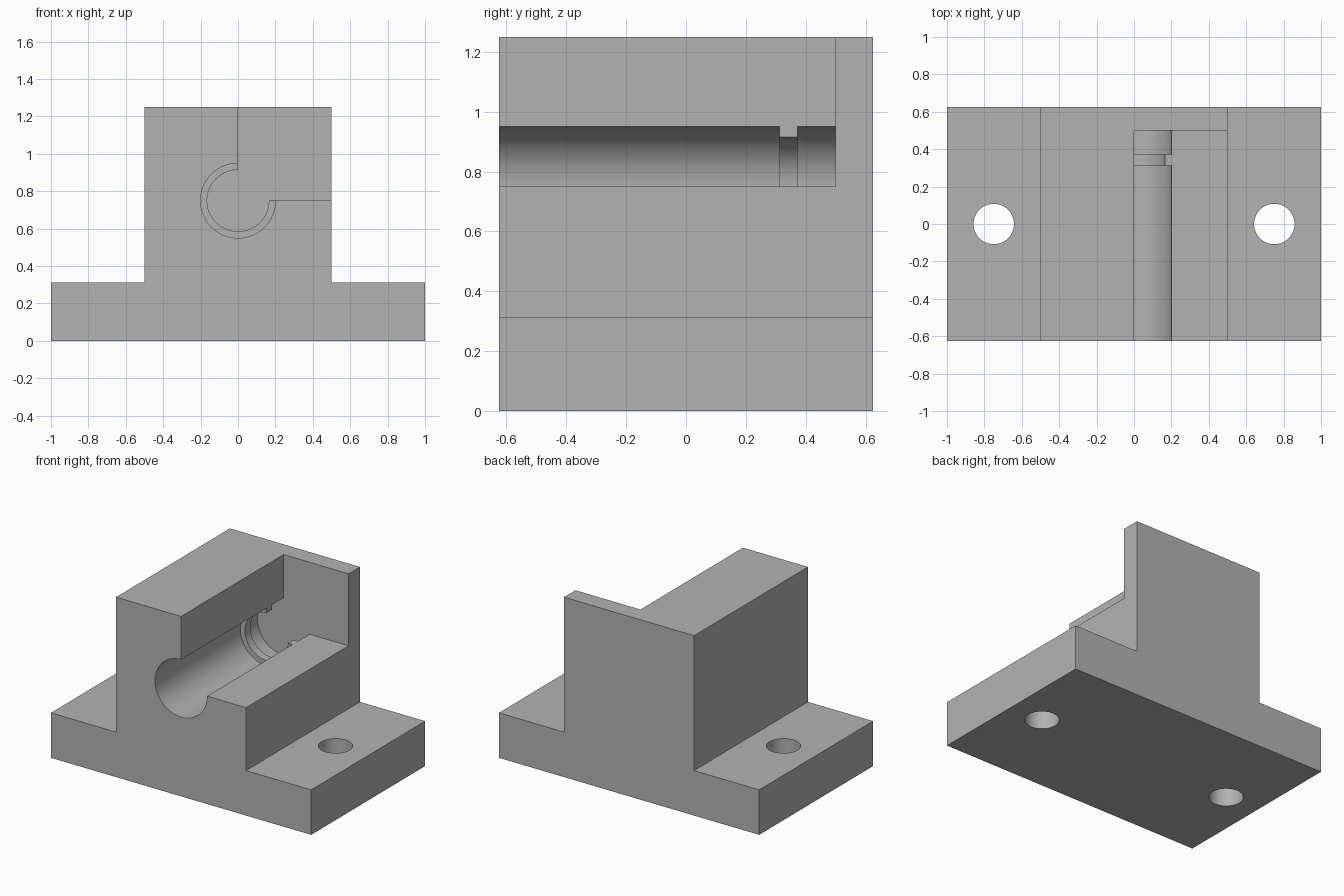
import bpy
import bmesh
from math import radians, cos, sin
from mathutils import Vector

cube = bpy.data.objects.get("Cube")
if cube:
    bpy.data.objects.remove(cube, do_unlink=True)

grey = bpy.data.materials.new("light grey")
grey.use_nodes = True
colour = (0.45, 0.45, 0.45, 1)
grey.diffuse_color = colour
grey.node_tree.nodes["Principled BSDF"].inputs["Base Color"].default_value = colour

DEPTH = 0.625      # half depth of the block
AXIS = 0.75        # bore height, and distance of the bolt holes
BORE, LIP = 0.2, 0.165


def extrude(name, outline, start, vector):
    """Extrude a closed outline of 3D points along a vector."""
    bm = bmesh.new()
    face = bm.faces.new([bm.verts.new(Vector(p) + Vector(start)) for p in outline])
    result = bmesh.ops.extrude_face_region(bm, geom=[face], use_keep_orig=True)
    moved = [v for v in result["geom"] if isinstance(v, bmesh.types.BMVert)]
    bmesh.ops.translate(bm, verts=moved, vec=vector)
    bmesh.ops.recalc_face_normals(bm, faces=bm.faces)
    mesh = bpy.data.meshes.new(name)
    bm.to_mesh(mesh)
    bm.free()
    mesh.materials.append(grey)
    obj = bpy.data.objects.new(name, mesh)
    bpy.context.collection.objects.link(obj)
    return obj


def along_y(name, outline, y0, y1):
    return extrude(name, [(x, 0, z) for x, z in outline], (0, y0, 0), (0, y1 - y0, 0))


def arc(radius):
    """Three quarters of a circle, leaving the upper left quarter open."""
    angles = [radians(90 + 270 * i / 72) for i in range(73)]
    return [(radius * cos(a), AXIS + radius * sin(a)) for a in angles]


# Inverted T block with two base flanges
half = [(1, 0), (1, 0.3125), (0.5, 0.3125), (0.5, 1.25)]
block = along_y("bearing_block", half + [(-x, z) for x, z in reversed(half)], -DEPTH, DEPTH)

# Bore joined with the open quarter, stopping at the back wall
cutters = [along_y("bore_cutter", arc(BORE) + [(0.8, AXIS), (0.8, 1.5), (0, 1.5)], -0.8, 0.5)]

# Vertical bolt holes
circle = [(0.108 * cos(radians(a)), 0.108 * sin(radians(a)), 0) for a in range(0, 360, 6)]
for side, x in (("left", AXIS), ("right", -AXIS)):
    cutters.append(extrude(side + "_hole_cutter", circle, (x, 0, -0.1), (0, 0, 0.6)))

for cutter in cutters:
    mod = block.modifiers.new(cutter.name, 'BOOLEAN')
    mod.operation = 'DIFFERENCE'
    mod.solver = 'EXACT'
    mod.object = cutter
bpy.context.view_layer.update()
graph = bpy.context.evaluated_depsgraph_get()
cut_mesh = bpy.data.meshes.new_from_object(block.evaluated_get(graph))
block.modifiers.clear()
block.data = cut_mesh
for cutter in cutters:
    bpy.data.objects.remove(cutter, do_unlink=True)

# Retaining lip inside the bore
lip = along_y("bore_lip", arc(BORE) + arc(LIP)[::-1], 0.3125, 0.372)

# Smooth round walls, sharp edges elsewhere
bpy.ops.object.select_all(action='DESELECT')
for obj in (block, lip):
    obj.select_set(True)
bpy.context.view_layer.objects.active = block
bpy.ops.object.shade_smooth_by_angle(angle=radians(30))
